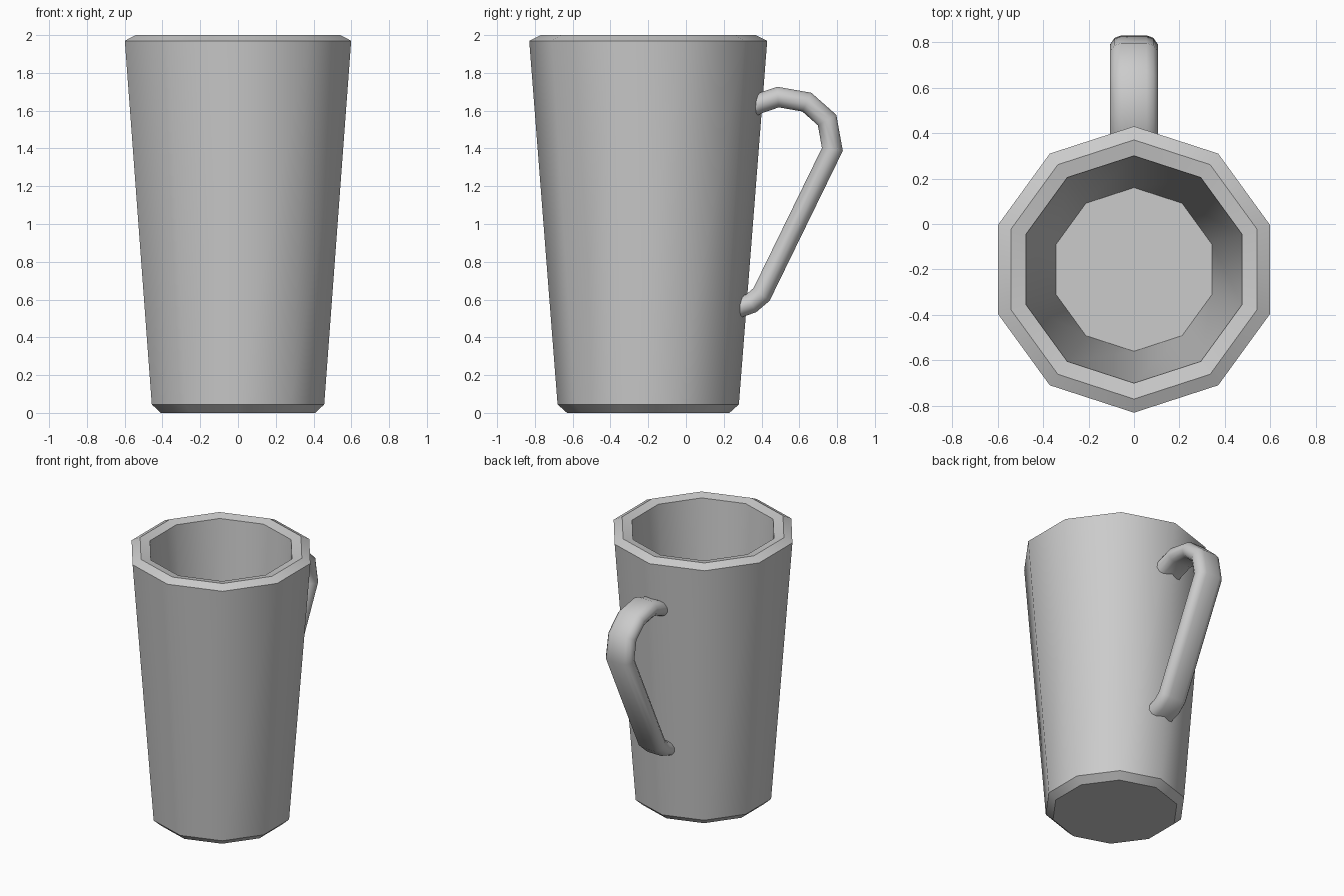
import bpy
import math
from mathutils import Vector

if "Cube" in bpy.data.objects:
    bpy.data.objects.remove(bpy.data.objects["Cube"])


def make_object(name, verts, faces, angle):
    mesh = bpy.data.meshes.new(name)
    mesh.from_pydata(verts, [], faces)
    obj = bpy.data.objects.new(name, mesh)
    bpy.context.collection.objects.link(obj)
    bpy.ops.object.select_all(action='DESELECT')
    obj.select_set(True)
    bpy.context.view_layer.objects.active = obj
    bpy.ops.object.mode_set(mode='EDIT')
    bpy.ops.mesh.select_all(action='SELECT')
    bpy.ops.mesh.normals_make_consistent(inside=False)
    bpy.ops.object.mode_set(mode='OBJECT')
    bpy.ops.object.shade_smooth_by_angle(angle=math.radians(angle))
    return obj


def skin(name, rings, angle):
    """Join equal rings of points into a closed tube with capped ends."""
    n = len(rings[0])
    verts = [p for ring in rings for p in ring]
    faces = [(i * n + j, i * n + (j + 1) % n, (i + 1) * n + (j + 1) % n, (i + 1) * n + j)
             for i in range(len(rings) - 1) for j in range(n)]
    faces += [tuple(range(n)), tuple(range(len(verts) - n, len(verts)))]
    return make_object(name, verts, faces, angle)


# Ten-sided tapered cup: outside wall, rim, inside wall, floor (radius, height)
SIDES, CUP_Y = 10, -0.2
profile = [(0.43, 0), (0.48, 0.045), (0.63, 1.97), (0.57, 2.0), (0.5, 1.985), (0.36, 0.15)]
angles = [math.radians(90 + 360 * k / SIDES) for k in range(SIDES)]
skin("cup_body", [[(r * math.cos(a), CUP_Y + r * math.sin(a), z) for a in angles]
                  for r, z in profile], 40)

# Handle: rounded flat strap swept along a path in the y-z plane
path = [Vector(p) for p in [(0.33, 1.61), (0.385, 1.637), (0.487, 1.672), (0.64, 1.645),
                            (0.747, 1.55), (0.775, 1.395), (0.40, 0.627),
                            (0.345, 0.58), (0.26, 0.55)]]
quarter = [(0.105, 0.015), (0.085, 0.042), (0.055, 0.053)]
section = (quarter + [(-x, h) for x, h in reversed(quarter)]
           + [(-x, -h) for x, h in quarter] + [(x, -h) for x, h in reversed(quarter)])
rings = []
for i, p in enumerate(path):
    before = (p - path[max(i - 1, 0)]).normalized()
    after = (path[min(i + 1, len(path) - 1)] - p).normalized()
    tangent = (before + after).normalized()
    normal = Vector((-tangent.y, tangent.x))
    mitre = 1 / max(tangent.dot(after if after.length else before), 0.7)
    rings.append([(x, p.x + normal.x * h * mitre, p.y + normal.y * h * mitre)
                  for x, h in section])
skin("handle", rings, 50)
